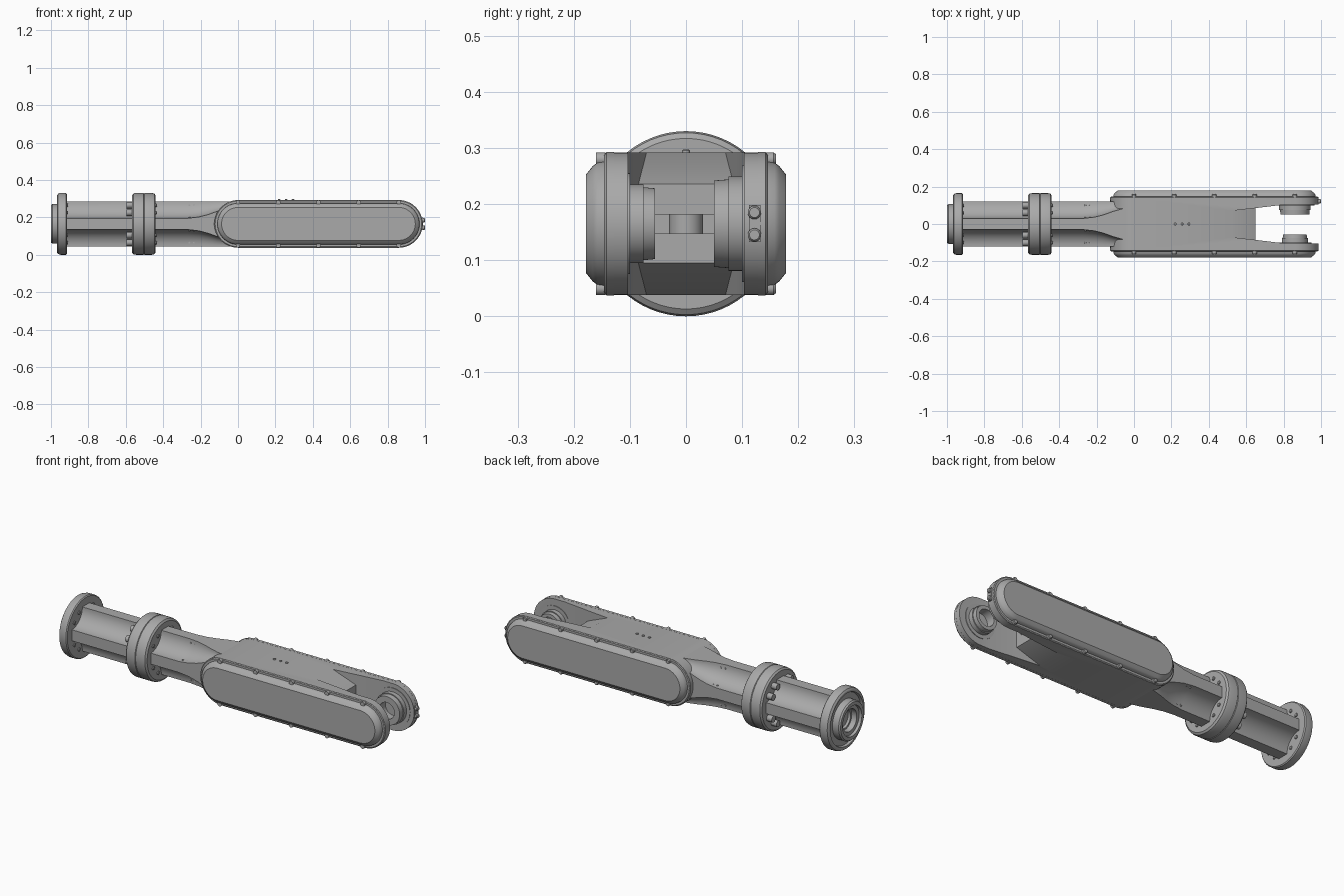
import bpy, bmesh, math
from mathutils import Vector, Matrix

cube = bpy.data.objects.get("Cube")
if cube:
    bpy.data.objects.remove(cube, do_unlink=True)

grey = bpy.data.materials.new("machined_grey")
grey.use_nodes = True
GREY = (0.4, 0.4, 0.4, 1)
grey.diffuse_color = GREY
grey.node_tree.nodes["Principled BSDF"].inputs["Base Color"].default_value = GREY

AXIS = 0.165          # height of the arm's centre line
ELBOW, WRIST = 0.0, 0.86   # centres of the rounded ends


def finish(bm, name):
    bmesh.ops.recalc_face_normals(bm, faces=bm.faces)
    mesh = bpy.data.meshes.new(name)
    bm.to_mesh(mesh)
    bm.free()
    obj = bpy.data.objects.new(name, mesh)
    bpy.context.collection.objects.link(obj)
    mesh.materials.append(grey)
    return obj


def smooth(obj):
    bpy.ops.object.select_all(action="DESELECT")
    obj.select_set(True)
    bpy.context.view_layer.objects.active = obj
    bpy.ops.object.shade_smooth_by_angle(angle=math.radians(30))
    return obj


def loft(name, rings, closed=False):
    """Skin a list of equal point rings; cap the ends unless closed."""
    bm = bmesh.new()
    rows = [[bm.verts.new(p) for p in ring] for ring in rings]
    n = len(rows[0])
    pairs = list(zip(rows, rows[1:])) + ([(rows[-1], rows[0])] if closed else [])
    for a, b in pairs:
        for i in range(n):
            j = (i + 1) % n
            bm.faces.new((a[i], a[j], b[j], b[i]))
    if not closed:
        bm.faces.new(rows[0])
        bm.faces.new(rows[-1])
    return finish(bm, name)


def lathe(name, profile, axis="x", centre=(0, 0, AXIS), closed=False, steps=64):
    """Turn (distance along axis, radius) points around an axis."""
    rings = []
    for d, r in profile:
        ring = []
        for i in range(steps):
            a = math.tau * i / steps
            c, s = r * math.cos(a), r * math.sin(a)
            p = {"x": (d, c, s), "y": (c, d, s), "z": (c, s, d)}[axis]
            ring.append(Vector(p) + Vector(centre))
        rings.append(ring)
    return smooth(loft(name, rings, closed))


def stadium(y, r, steps=24):
    """Long rounded outline in the xz plane."""
    pts = []
    for cx, start in ((WRIST, -math.pi / 2), (ELBOW, math.pi / 2)):
        for i in range(steps + 1):
            a = start + math.pi * i / steps
            pts.append(Vector((cx + r * math.cos(a), y, AXIS + r * math.sin(a))))
    return pts


def ribbed(x, scoop, half=0.12, steps=12):
    """Cross section of the forearm: a square with scooped corners."""
    pts = []
    for k in range(4):
        turn = Matrix.Rotation(k * math.pi / 2, 3, "X")
        for i in range(steps + 1):
            a = math.pi / 2 * i / steps
            p = Vector((0, half - scoop * math.sin(a), half - scoop * math.cos(a)))
            pts.append(turn @ p + Vector((x, 0, AXIS)))
    return pts


def box(name, lo, hi):
    corners = [[(x, lo[1], lo[2]), (x, hi[1], lo[2]), (x, hi[1], hi[2]), (x, lo[1], hi[2])]
               for x in (lo[0], hi[0])]
    return loft(name, corners)


def cut(obj, cutter):
    mod = obj.modifiers.new("cut", "BOOLEAN")
    mod.operation, mod.solver, mod.object = "DIFFERENCE", "EXACT", cutter
    bpy.context.view_layer.objects.active = obj
    bpy.ops.object.modifier_apply(modifier=mod.name)
    bpy.data.objects.remove(cutter, do_unlink=True)


def screw(name, axis, pos, r=0.01, h=0.008):
    return lathe(name, [(-h, r), (h * 0.6, r), (h, r * 0.75)], axis, pos, steps=16)


# Main housing, with the fork slot and its sloped throat cut away
housing = loft("housing", [stadium(y, r) for y, r in
                           ((-0.143, 0.127), (0.143, 0.127))])
plan = [(0.65, -0.085), (0.80, -0.103), (1.1, -0.103),
        (1.1, 0.103), (0.80, 0.103), (0.65, 0.085)]
cut(housing, loft("slot_cutter", [[(x, y, z) for x, y in plan] for z in (-0.1, 0.5)]))
for s in (-1, 1):
    rings = [[(x, w * side, AXIS + s * h) for x, w, h in
              ((0.51, 0.069, 0.132), (0.66, 0.086, 0.066), (0.66, 0.086, 0.14))]
             for side in (-1, 1)]
    cut(housing, loft("throat_cutter", rings))
cut(housing, box("cable_cutter", (0.55, -0.055, 0.148), (0.7, 0.055, 0.181)))
smooth(housing)
lathe("cable_pin", [(0.147, 0.03), (0.182, 0.03)], "z", (0.6, 0, 0))

# Side covers with rims and screws
for s, side in ((-1, "right"), (1, "left")):
    smooth(loft(side + "_cover", [stadium(s * y, r) for y, r in
           ((0.13, 0.113), (0.158, 0.109), (0.166, 0.103), (0.178, 0.088))]))
    smooth(loft(side + "_cover_rim", [stadium(s * y, r) for y, r in
           ((0.128, 0.1275), (0.142, 0.1275), (0.146, 0.122))]))
    for i in range(5):
        for t in (-1, 1):
            screw(side + "_cover_screw", "y",
                  (WRIST * i / 4, s * 0.15, AXIS + t * 0.115), 0.012, 0.01)

# Bearing bosses inside the fork
for side, s, r, depth in (("right", -1, 0.07, 0.055), ("left", 1, 0.084, 0.05)):
    lathe(side + "_bearing", [(s * d, q) for d, q in
          ((0.115, r + 0.02), (0.1, r + 0.02), (0.1, r), (0.076, r), (0.076, r - 0.005),
           (depth, r - 0.007), (depth, 0.045), (0.115, 0.045))],
          "y", (WRIST, 0, AXIS), closed=True)

# Small connector on the tip of the left fork arm
box("connector_plate", (0.975, 0.112, 0.132), (0.99, 0.133, 0.198))
for t in (-1, 1):
    screw("connector_button", "x", (0.99, 0.122, AXIS + t * 0.02), 0.012, 0.01)
for i in range(3):
    screw("top_screw", "z", (0.22 + i * 0.037, 0, 0.293), 0.007, 0.004)

# Ribbed forearm, its scoops fading out into the housing
stations = ((-0.94, 0.09), (-0.27, 0.09), (-0.21, 0.083), (-0.16, 0.07),
            (-0.11, 0.052), (-0.06, 0.038), (0.0, 0.03))
smooth(loft("forearm", [ribbed(x, s) for x, s in stations]))

# Collar and end flange
lathe("collar", [(-0.566, 0.13), (-0.566, 0.155), (-0.558, 0.163), (-0.545, 0.165),
                 (-0.505, 0.165), (-0.503, 0.162), (-0.5, 0.165), (-0.46, 0.165),
                 (-0.447, 0.162), (-0.44, 0.152), (-0.44, 0.12)])
lathe("end_flange", [(-0.915, 0.05), (-0.915, 0.16), (-0.92, 0.165), (-0.95, 0.165),
                     (-0.962, 0.161), (-0.968, 0.152), (-0.968, 0.142), (-0.955, 0.138),
                     (-0.955, 0.05)], closed=True)
lathe("end_bearing", [(-0.95, 0.106), (-0.992, 0.106), (-1.0, 0.1), (-1.0, 0.082),
                      (-0.985, 0.08), (-0.985, 0.06), (-0.942, 0.06), (-0.942, 0.106)],
      closed=True)

# Bolts around the collar and flange, and on the walls of the ribs
for a in (-1, 1):
    for b in (-1, 1):
        for u, v in ((0.1, 0.06), (0.06, 0.1)):
            pos = (a * u, AXIS + b * v)
            screw("collar_bolt", "x", (-0.575, *pos), 0.017, 0.022)
            screw("collar_screw", "x", (-0.439, *pos), 0.009, 0.005)
            screw("flange_screw", "x", (-0.914, *pos), 0.009, 0.005)
        for x in (-0.26, -0.235):
            screw("rib_screw", "y", (x, a * 0.033, AXIS + b * 0.1), 0.005, 0.004)
            screw("rib_screw", "z", (x, a * 0.1, AXIS + b * 0.033), 0.005, 0.004)
